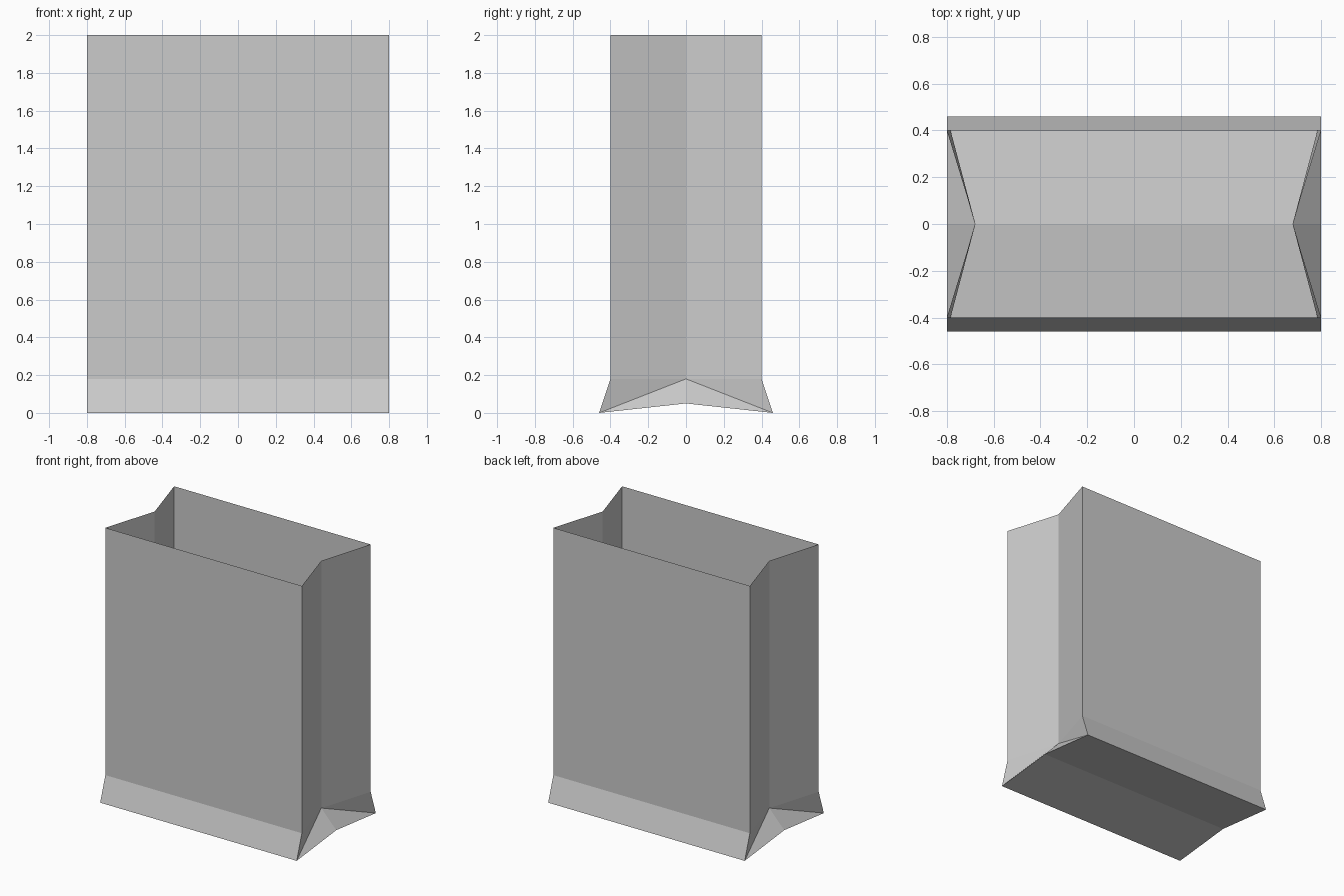
import bpy, bmesh

if "Cube" in bpy.data.objects:
    bpy.data.objects.remove(bpy.data.objects["Cube"])

W = 0.8        # half width
D = 0.4        # half depth of the body
FLARE = 0.46   # half depth of the foot
FOLD = 0.678   # x of the side crease
FOOT = 0.18    # height where the foot starts

bm = bmesh.new()


def ring(depth, mid_x, z, mid_z):
    """Six-point bag section: four corners and two side crease points."""
    pts = [(-W, -depth, z), (W, -depth, z), (mid_x, 0, mid_z),
           (W, depth, z), (-W, depth, z), (-mid_x, 0, mid_z)]
    return [bm.verts.new(p) for p in pts]


top = ring(D, FOLD, 2.0, 2.0)
waist = ring(D, FOLD, FOOT, FOOT)
base = ring(FLARE, W, 0.0, 0.05)

# Front, back and gusseted side walls
for i in range(6):
    j = (i + 1) % 6
    bm.faces.new((waist[i], waist[j], top[j], top[i]))

# Flared foot: front and back strips
for i, j in ((0, 1), (3, 4)):
    bm.faces.new((base[i], base[j], waist[j], waist[i]))

# Flared foot: folded triangles meeting at each crease
for before, mid, after in ((1, 2, 3), (4, 5, 0)):
    bm.faces.new((base[before], waist[mid], waist[before]))
    bm.faces.new((base[before], base[mid], waist[mid]))
    bm.faces.new((base[mid], base[after], waist[mid]))
    bm.faces.new((base[after], waist[after], waist[mid]))

# Floor folded slightly upward along the middle
bm.faces.new((base[0], base[5], base[2], base[1]))
bm.faces.new((base[5], base[4], base[3], base[2]))

mesh = bpy.data.meshes.new("paper_bag")
bm.to_mesh(mesh)
bm.free()
bag = bpy.data.objects.new("paper_bag", mesh)
bpy.context.collection.objects.link(bag)
